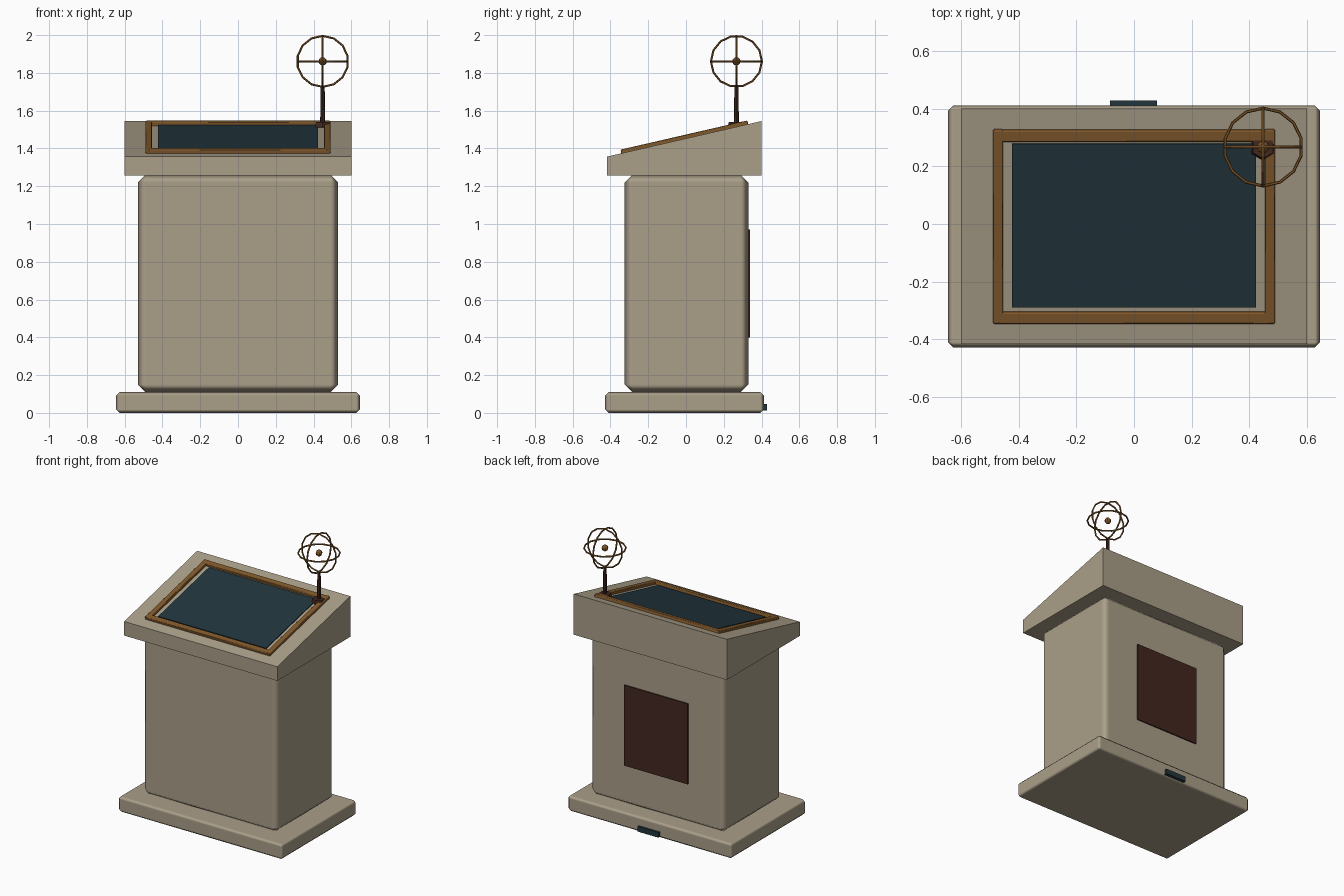
import bpy, bmesh, math
from mathutils import Matrix, Vector

if "Cube" in bpy.data.objects:
    bpy.data.objects.remove(bpy.data.objects["Cube"])


def mat(name, rgb):
    m = bpy.data.materials.new(name)
    m.diffuse_color = (*rgb, 1)
    m.use_nodes = True
    m.node_tree.nodes["Principled BSDF"].inputs["Base Color"].default_value = m.diffuse_color
    return m


STONE = mat("sandstone", (0.40, 0.345, 0.25))
BRONZE = mat("bronze", (0.22, 0.10, 0.025))
DARK = mat("dark_wood", (0.055, 0.02, 0.014))
GLASS = mat("teal_glass", (0.016, 0.036, 0.047))


def finish(name, bm, material, smooth=False):
    bmesh.ops.recalc_face_normals(bm, faces=bm.faces)
    me = bpy.data.meshes.new(name)
    bm.to_mesh(me)
    bm.free()
    me.materials.append(material)
    for p in me.polygons:
        p.use_smooth = smooth
    ob = bpy.data.objects.new(name, me)
    bpy.context.collection.objects.link(ob)
    return ob


def box(name, lo, hi, material, bevel=0, matrix=Matrix()):
    bm = bmesh.new()
    lo, hi = Vector(lo), Vector(hi)
    bmesh.ops.create_cube(bm, size=1, matrix=Matrix.Translation((lo + hi) / 2)
                          @ Matrix.Diagonal((*(hi - lo), 1)))
    bm.transform(matrix)
    ob = finish(name, bm, material, bevel > 0)
    if bevel:
        b = ob.modifiers.new("bevel", 'BEVEL')
        b.width = bevel
        b.segments = 1
        b.harden_normals = True
    return ob


def rod(name, x, y, z0, z1, r0, r1, sides, material):
    bm = bmesh.new()
    bmesh.ops.create_cone(bm, cap_ends=True, segments=sides, radius1=r0, radius2=r1,
                          depth=z1 - z0, matrix=Matrix.Translation((x, y, (z0 + z1) / 2)))
    return finish(name, bm, material)


def ring(name, centre, rot, major, minor, material, n=14, k=6):
    bm = bmesh.new()
    loops = []
    for i in range(n):
        a = 2 * math.pi * (i + 0.5) / n
        loops.append([bm.verts.new(((major + minor * math.cos(t)) * math.cos(a),
                                    (major + minor * math.cos(t)) * math.sin(a),
                                    minor * math.sin(t)))
                      for t in (2 * math.pi * j / k for j in range(k))])
    for i in range(n):
        p, q = loops[i], loops[(i + 1) % n]
        for j in range(k):
            bm.faces.new((p[j], q[j], q[(j + 1) % k], p[(j + 1) % k]))
    bm.transform(Matrix.Translation(centre) @ rot)
    return finish(name, bm, material)


# Pedestal
box("plinth", (-0.645, -0.428, 0), (0.645, 0.412, 0.11), STONE, 0.018)
box("pedestal_body", (-0.53, -0.325, 0.11), (0.53, 0.33, 1.26), STONE, 0.04)

# Sloped desk, a side profile extruded across x
bm = bmesh.new()
prof = [(-0.417, 1.257), (0.4, 1.257), (0.4, 1.545), (-0.417, 1.357)]
face = bm.faces.new([bm.verts.new((-0.6, y, z)) for y, z in prof])
ext = bmesh.ops.extrude_face_region(bm, geom=[face])
bmesh.ops.translate(bm, vec=(1.2, 0, 0),
                    verts=[v for v in ext["geom"] if isinstance(v, bmesh.types.BMVert)])
finish("sloped_desk", bm, STONE)

# Screen and frame lie on the slope
ang = math.atan2(0.188, 0.817)
slope = Matrix.Translation((0, -0.0085, 1.451)) @ Matrix.Rotation(ang, 4, 'X')
box("screen", (-0.423, -0.287, -0.005), (0.423, 0.295, 0.006), GLASS, 0, slope)
for s, n in ((-1, "left"), (1, "right")):
    box("frame_" + n, (s * 0.472 - 0.018, -0.343, -0.005), (s * 0.472 + 0.018, 0.347, 0.02),
        BRONZE, 0.005, slope)
for y, n in ((-0.323, "front"), (0.325, "back")):
    box("frame_" + n, (-0.49, y - 0.02, -0.005), (0.49, y + 0.02, 0.02), BRONZE, 0.005, slope)

# Ringed sphere on a post
X, Y, Z = 0.448, 0.267, 1.861
rod("post_foot", X, Y, 1.512, 1.54, 0.047, 0.04, 6, DARK)
rod("post", X, Y, 1.52, 1.728, 0.013, 0.011, 8, DARK)
for n, r in (("horizontal", Matrix()),
             ("front", Matrix.Rotation(math.pi / 2, 4, 'X')),
             ("side", Matrix.Rotation(math.pi / 2, 4, 'Y'))):
    ring("ring_" + n, (X, Y, Z), r, 0.135, 0.0055, BRONZE)
bm = bmesh.new()
bmesh.ops.create_uvsphere(bm, u_segments=8, v_segments=6, radius=0.022,
                          matrix=Matrix.Translation((X, Y, Z)))
finish("centre_ball", bm, BRONZE)

# Back door and plinth tag
box("back_panel", (-0.25, 0.32, 0.4), (0.25, 0.339, 0.97), DARK)
box("plinth_tag", (-0.083, 0.40, 0.012), (0.08, 0.428, 0.048), GLASS)
